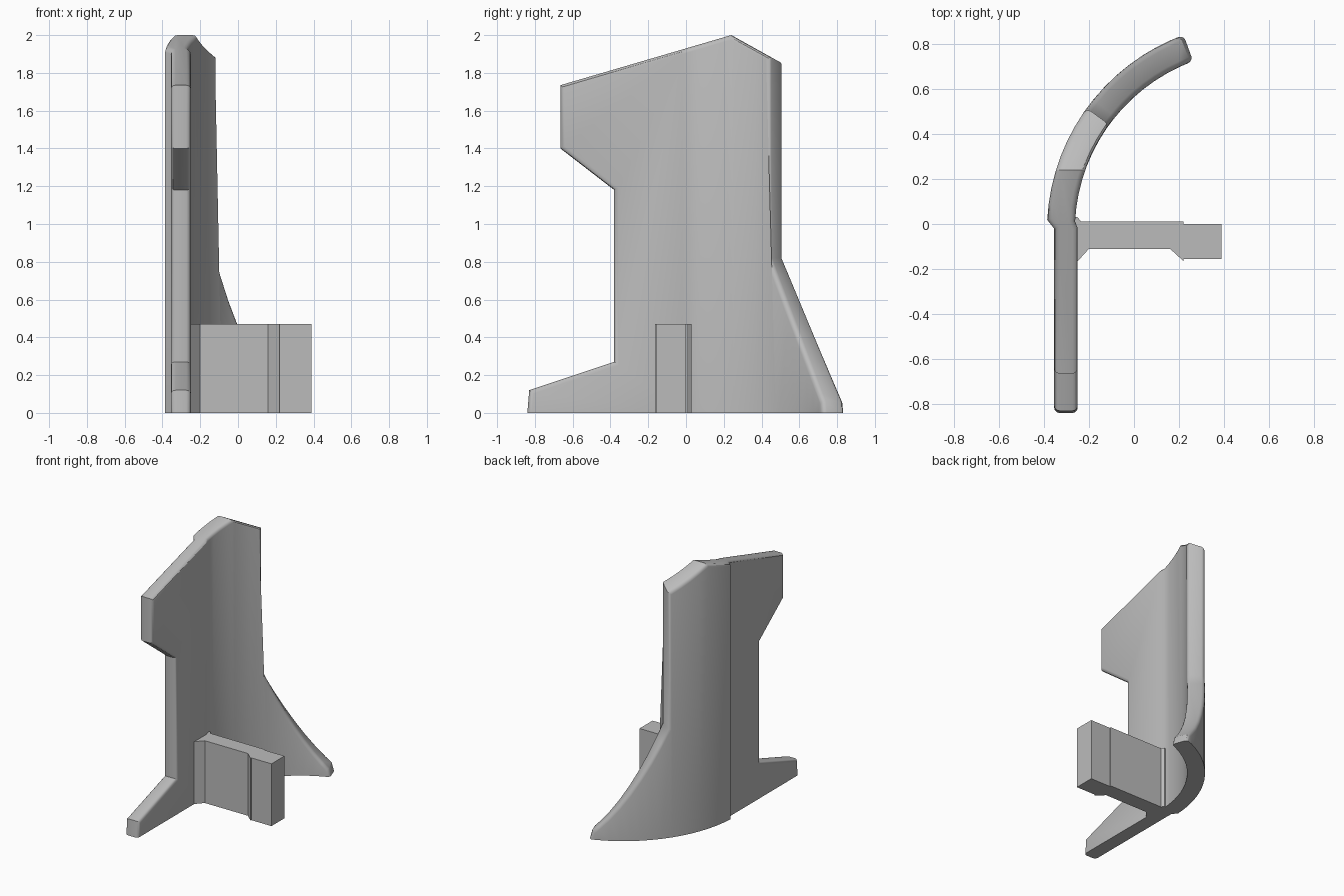
import bpy, bmesh, math
from mathutils import Vector

cube = bpy.data.objects.get("Cube")
if cube:
    bpy.data.objects.remove(cube)

GREY = (0.5, 0.5, 0.5, 1)
mat = bpy.data.materials.new("plain grey")
mat.use_nodes = True
mat.diffuse_color = GREY
mat.node_tree.nodes["Principled BSDF"].inputs["Base Color"].default_value = GREY

CENTRE_X, CENTRE_Y = 0.54, -0.03      # centre of the curved wall
INNER_R, OUTER_R = 0.803, 0.927


def extrude_outline(points, to_3d, direction):
    """Solid prism from a flat outline."""
    bm = bmesh.new()
    face = bm.faces.new([bm.verts.new(to_3d(*p)) for p in points])
    res = bmesh.ops.extrude_face_region(bm, geom=[face], use_keep_orig=True)
    moved = [g for g in res["geom"] if isinstance(g, bmesh.types.BMVert)]
    bmesh.ops.translate(bm, vec=direction, verts=moved)
    bmesh.ops.recalc_face_normals(bm, faces=bm.faces)
    return bm


def finish(bm, name):
    bmesh.ops.recalc_face_normals(bm, faces=bm.faces)
    mesh = bpy.data.meshes.new(name)
    bm.to_mesh(mesh)
    bm.free()
    obj = bpy.data.objects.new(name, mesh)
    bpy.context.collection.objects.link(obj)
    mesh.materials.append(mat)
    bpy.ops.object.select_all(action="DESELECT")
    obj.select_set(True)
    bpy.context.view_layer.objects.active = obj
    bpy.ops.object.shade_smooth_by_angle(angle=math.radians(30))
    return obj


def cut(bm, point, normal, clear=False):
    geom = bm.verts[:] + bm.edges[:] + bm.faces[:]
    res = bmesh.ops.bisect_plane(bm, geom=geom, dist=1e-5, plane_co=point,
                                 plane_no=normal, clear_outer=clear)
    if clear:
        rim = [e for e in res["geom_cut"] if isinstance(e, bmesh.types.BMEdge)]
        bmesh.ops.holes_fill(bm, edges=rim, sides=0)


def bend(co):
    """Flat slab (thickness, run, height) to straight front and curved back."""
    t, u, z = co
    if u < 0:
        return Vector((-0.25 - 0.105 * t, u, z))
    r = INNER_R + (OUTER_R - INNER_R) * t
    return Vector((CENTRE_X - r * math.sqrt(1 - u * u), CENTRE_Y + r * u, z))


def is_inner(v):
    if v.co.y < -0.015:
        return v.co.x > -0.3
    return math.hypot(v.co.x - CENTRE_X, v.co.y - CENTRE_Y) < 0.865


# Wall: flat side outline, sliced, bent, then topped by two sloping cuts
upper, lower = math.sin(math.radians(36)), math.sin(math.radians(69.8))
outline = [(-0.84, 0), (-0.83, 0.12), (-0.38, 0.27), (-0.38, 1.18),
           (-0.665, 1.4), (-0.665, 2.4), (upper, 2.4), (upper, 0.82),
           (lower - 0.006, 0.06), (lower, 0)]
wall = extrude_outline(outline, lambda u, z: (0, u, z), (1, 0, 0))
stations = [-0.02] + [math.sin(math.radians(3 + 4.5 * i)) for i in range(15)]
for u in stations:
    cut(wall, (0, u, 0), (0, 1, 0))
for v in wall.verts:
    v.co = bend(v.co)
peak = (0, 0.24, 2.0)
cut(wall, peak, (0, -0.293, 1), True)
cut(wall, peak, (0, 0.556, 1), True)
bmesh.ops.recalc_face_normals(wall, faces=wall.faces)

# Round the rims of both wall faces, keeping the base and the rear step sharp
rims = []
for e in wall.edges:
    a, b = e.verts
    upright = abs(a.co.y - b.co.y) < 0.002 and abs(a.co.y) < 0.05
    on_base = max(a.co.z, b.co.z) < 1e-4
    if (len(e.link_faces) == 2 and e.calc_face_angle() > 0.6
            and is_inner(a) == is_inner(b) and not upright and not on_base):
        rims.append(e)
bmesh.ops.bevel(wall, geom=rims, offset=0.024, segments=3, profile=0.5,
                affect="EDGES", clamp_overlap=False)
finish(wall, "curved_wall")

# Arm: plan outline with flared root and thicker end block
plan = [(-0.28, 0.03), (-0.25, 0.03), (-0.235, 0.01), (0.22, 0.01), (0.22, 0),
        (0.388, 0), (0.388, -0.155), (0.22, -0.155), (0.22, -0.165),
        (0.16, -0.11), (-0.2, -0.11), (-0.25, -0.165), (-0.28, -0.165)]
arm = extrude_outline(plan, lambda x, y: (x, y, 0), (0, 0, 0.47))
finish(arm, "side_arm")
